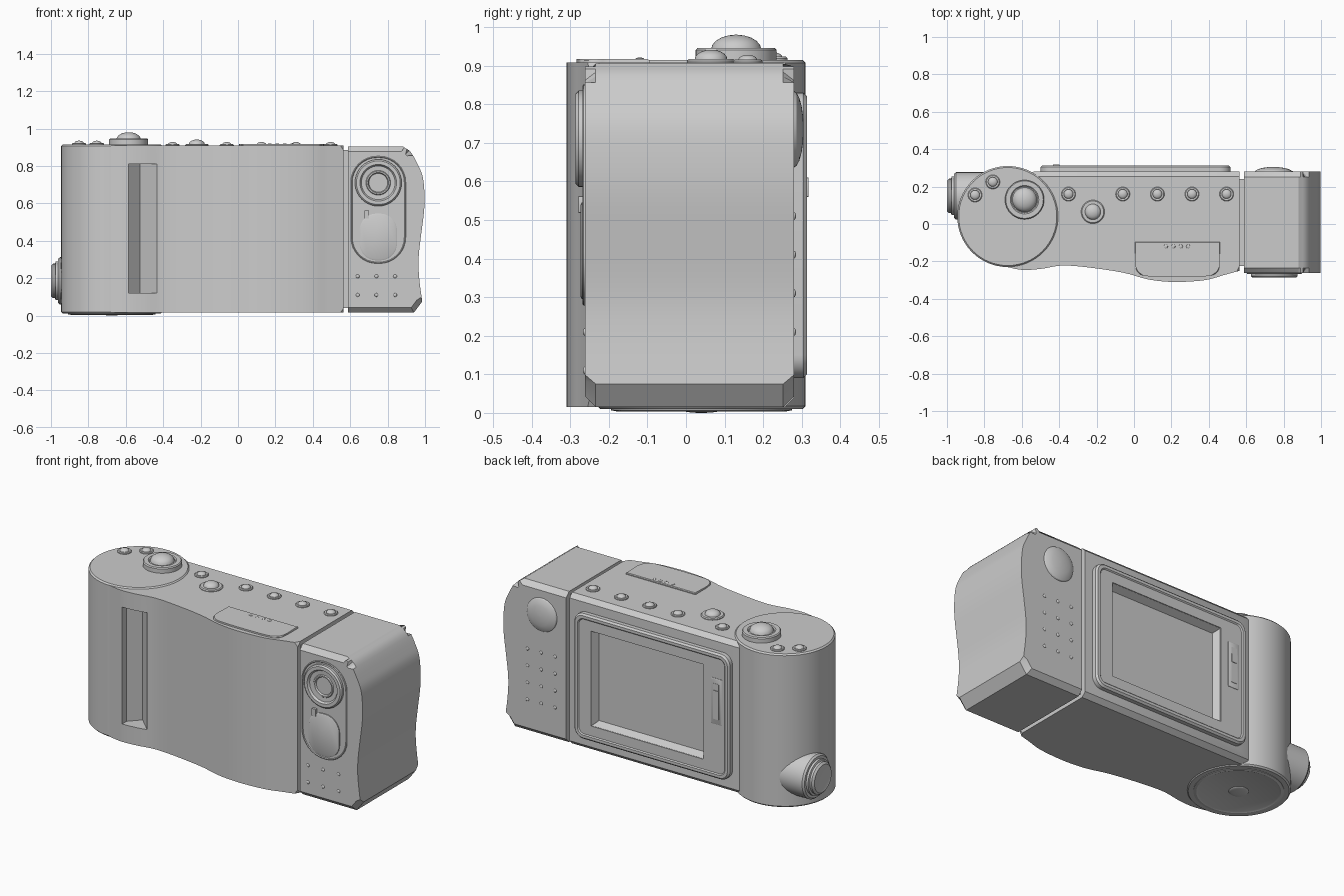
import bpy, bmesh
from math import pi, sin, cos, radians
from mathutils import Vector, Matrix

if "Cube" in bpy.data.objects:
    bpy.data.objects.remove(bpy.data.objects["Cube"])

ROT = {'up': Matrix.Identity(4), 'down': Matrix.Rotation(pi, 4, 'X'),
       'front': Matrix.Rotation(pi / 2, 4, 'X'), 'back': Matrix.Rotation(-pi / 2, 4, 'X'),
       'left': Matrix.Rotation(-pi / 2, 4, 'Y')}


def finish(name, bm):
    bmesh.ops.remove_doubles(bm, verts=bm.verts, dist=1e-5)
    bmesh.ops.recalc_face_normals(bm, faces=bm.faces)
    me = bpy.data.meshes.new(name)
    bm.to_mesh(me)
    bm.free()
    ob = bpy.data.objects.new(name, me)
    bpy.context.collection.objects.link(ob)
    smooth(ob)
    return ob


def smooth(ob):
    bpy.ops.object.select_all(action='DESELECT')
    ob.select_set(True)
    bpy.context.view_layer.objects.active = ob
    bpy.ops.object.shade_smooth_by_angle(angle=radians(30))


def rounded(hw, hh, r, seg):
    """Rounded rectangle; a circle when r equals both half sizes."""
    pts = []
    for q, (sx, sy) in enumerate(((1, 1), (-1, 1), (-1, -1), (1, -1))):
        for i in range(seg + 1):
            a = (q + i / seg) * pi / 2
            pts.append((sx * (hw - r) + r * cos(a), sy * (hh - r) + r * sin(a)))
    return pts


def loft(name, locs, face, rings, seg=8):
    """Stack rounded rectangles (hw, hh, r, height) facing a direction."""
    bm = bmesh.new()
    for loc in locs:
        m = Matrix.Translation(loc) @ ROT[face]
        loops = [[bm.verts.new(m @ Vector((x, y, h))) for x, y in rounded(hw, hh, r, seg)]
                 for hw, hh, r, h in rings]
        for a, b in zip(loops, loops[1:]):
            for i in range(len(a)):
                j = (i + 1) % len(a)
                bm.faces.new((a[i], a[j], b[j], b[i]))
        bm.faces.new(loops[0])
        bm.faces.new(loops[-1])
    return finish(name, bm)


def lathe(name, locs, face, profile, seg=8):
    return loft(name, locs, face, [(r, r, r, h) for r, h in profile], seg)


def dome(r, h, base=0.0, n=5):
    return [(max(r * cos(i / n * pi / 2), r * .05), base + h * sin(i / n * pi / 2))
            for i in range(n + 1)]


def spline(pts, n=5):
    p = [Vector(q) for q in pts]
    p = [2 * p[0] - p[1]] + p + [2 * p[-1] - p[-2]]
    out = []
    for a, b, c, d in zip(p, p[1:], p[2:], p[3:]):
        for i in range(n):
            t = i / n
            out.append(.5 * (2 * b + (c - a) * t + (2 * a - 5 * b + 4 * c - d) * t * t
                             + (3 * b - a - 3 * c + d) * t ** 3))
    return [tuple(v) for v in out] + [tuple(pts[-1])]


def prism(name, pts, axis, lo, hi, bevel=0, flat_x=None):
    """Extrude an outline along y or z, chamfering the cap edges except at flat_x."""
    bm = bmesh.new()
    put = (lambda x, v, h: (x, v, h)) if axis == 2 else (lambda x, v, h: (x, h, v))
    a, b = [[bm.verts.new(put(x, v, h)) for x, v in pts] for h in (lo, hi)]
    bm.faces.new(a)
    bm.faces.new(b)
    for i in range(len(a)):
        j = (i + 1) % len(a)
        bm.faces.new((a[i], a[j], b[j], b[i]))
    if bevel:
        edges = [e for e in bm.edges
                 if abs(e.verts[0].co[axis] - e.verts[1].co[axis]) < 1e-6
                 and not all(abs(v.co.x - flat_x) < 1e-4 for v in e.verts)]
        bmesh.ops.bevel(bm, geom=edges, offset=bevel, segments=1, affect='EDGES', profile=.5)
    return finish(name, bm)


def box(name, x, y, z):
    return prism(name, [(x[0], y[0]), (x[1], y[0]), (x[1], y[1]), (x[0], y[1])], 2, *z)


def cut(ob, cutter):
    mod = ob.modifiers.new("cut", 'BOOLEAN')
    mod.operation, mod.object = 'DIFFERENCE', cutter
    bpy.context.view_layer.objects.active = ob
    bpy.ops.object.modifier_apply(modifier=mod.name)
    smooth(ob)


# Main body with curved front, and the round grip at its end
front = spline([(-.7, -.225), (-.6, -.245), (-.5, -.24), (-.38, -.222), (-.22, -.235), (-.05, -.262),
                (.08, -.297), (.22, -.31), (.38, -.3), (.48, -.273), (.565, -.25)])
body = prism("main_body", front + [(.565, .28), (-.535, .28), (-.6, .25)], 2, .015, .908, .025, .565)
grip = lathe("grip_cylinder", [(-.675, .04, 0)], 'up',
             [(.262, .01), (.27, .018), (.27, .907), (.262, .915)], 16)

# Finger notch and screen opening
notch = prism("notch_cutter", [(-.585, -.32), (-.585, -.205), (-.525, -.14), (-.43, -.232), (-.43, -.32)],
              2, .12, .81)
opening = box("screen_cutter", (-.34, .415), (.24, .4), (.17, .75))
cut(body, notch)
cut(grip, notch)
cut(body, opening)
for c in (notch, opening):
    bpy.data.objects.remove(c)

# Swivelling lens block and its joint
side = spline([(.88, .905), (.925, .872), (.965, .8), (.988, .74), (.997, .65), (.995, .56), (.98, .44),
               (.968, .34), (.965, .26), (.972, .17), (.985, .075)], 4)
prism("lens_block", [(.587, .015), (.587, .905)] + side + [(.94, .015)], 1, -.262, .28, .028, .587)
box("swivel_joint", (.55, .6), (-.225, .24), (.04, .885))

# Lens panel, lens and viewfinder details
loft("lens_panel", [(.75, -.25, .565)], 'front',
     [(.147, .287, .14, 0), (.147, .287, .14, .015), (.143, .283, .136, .018),
      (.139, .279, .132, .014)])
loft("lower_lens_panel", [(.75, -.26, .42)], 'front',
     [(.1, .125, .09, 0), (.1, .125, .09, .01), (.094, .119, .084, .013)])
lathe("lens_ring", [(.75, -.25, .71)], 'front',
      [(.125, 0), (.125, .028), (.117, .036), (.098, .036), (.09, .024), (.066, .022),
       (.062, .027), (.055, .027), (.05, .018)], 10)
loft("sensor_window", [(.688, -.26, .54)], 'front', [(.013, .022, .003, 0), (.013, .022, .003, .018)], 2)

# Grip dots on lens block, front and back, and thumb dome
lathe("front_grip_dots", [(x, -.262, z) for x in (.64, .74, .84) for z in (.11, .21)], 'front',
      dome(.01, .005), 3)
lathe("back_grip_dots", [(x, .28, z) for x in (.66, .75, .84) for z in (.21, .31, .41, .51)], 'back',
      dome(.01, .005), 3)
lathe("thumb_dome", [(.745, .278, .735)], 'back', dome(.1, .027), 10)

# Screen frame with recessed screen
loft("screen_frame", [(.008, .24, .46)], 'back',
     [(.508, .37, .06, .03), (.508, .37, .06, .064), (.498, .36, .05, .074), (.482, .344, .04, .074),
      (.476, .338, .035, .068), (.4, .3, .01, .068)])
frame = bpy.data.objects["screen_frame"]
hole = box("frame_cutter", (-.33, .405), (.2, .4), (.18, .74))
cut(frame, hole)
bpy.data.objects.remove(hole)
loft("screen", [(.0375, .22, .46)], 'back',
     [(.38, .295, .001, 0), (.38, .295, .001, .084), (.366, .279, .001, .084),
      (.345, .258, .001, .045)], 1)

# Slide switch beside the screen
loft("switch_plate", [(-.415, .3, .545)], 'back', [(.036, .135, .004, 0), (.036, .135, .004, .01),
                                                   (.032, .131, .003, .012)], 2)
loft("switch_slot", [(-.415, .3, .545)], 'back', [(.018, .105, .003, 0), (.018, .105, .003, .014)], 2)
loft("switch_slider", [(-.415, .3, .585)], 'back', [(.018, .025, .003, 0), (.018, .025, .003, .017)], 2)

# Buttons along the top
small = [(.038, -.01), (.038, .004), (.034, .008), (.028, .008)] + dome(.025, .014, .006)
large = [(.063, -.01), (.063, .004), (.058, .009), (.046, .009)] + dome(.042, .024, .009)
lathe("top_buttons", [(x, .16, .908) for x in (-.35, -.06, .125, .31, .495)], 'up', small)
lathe("large_button", [(-.22, .065, .908)], 'up', large)
lathe("grip_buttons", [(-.85, .155, .915), (-.755, .225, .915)], 'up', small)
lathe("shutter_button", [(-.585, .13, .91)], 'up',
      [(.105, 0), (.105, .03), (.1, .036), (.076, .036), (.07, .03)] + dome(.065, .038, .032), 10)

# Flap on the top front with its dots
flap = spline([(.005, -.2), (.018, -.255), (.07, -.279), (.22, -.284), (.39, -.279), (.447, -.255), (.46, -.2)], 4)
prism("top_flap", flap + [(.46, -.095), (.005, -.095)], 2, .89, .917, .004, 9)
lathe("flap_dots", [(x, -.12, .917) for x in (.17, .21, .25, .29)], 'up', dome(.011, .004), 3)

# Side knob on its boss
lathe("side_knob", [(-.7, .15, .185)], 'left',
      [(.127, 0), (.127, .252), (.118, .262), (.103, .262), (.103, .275), (.092, .278),
       (.092, .29), (.08, .3), (.07, .297)], 10)

# Underside ring and foot of the grip
lathe("base_ring", [(-.675, .04, .012)], 'down', [(.235, 0), (.235, .005), (.22, .008), (.21, .004)], 12)
lathe("base_foot", [(-.675, .04, .012)], 'down', [(.06, 0), (.06, .004)] + dome(.052, .008, .004))
